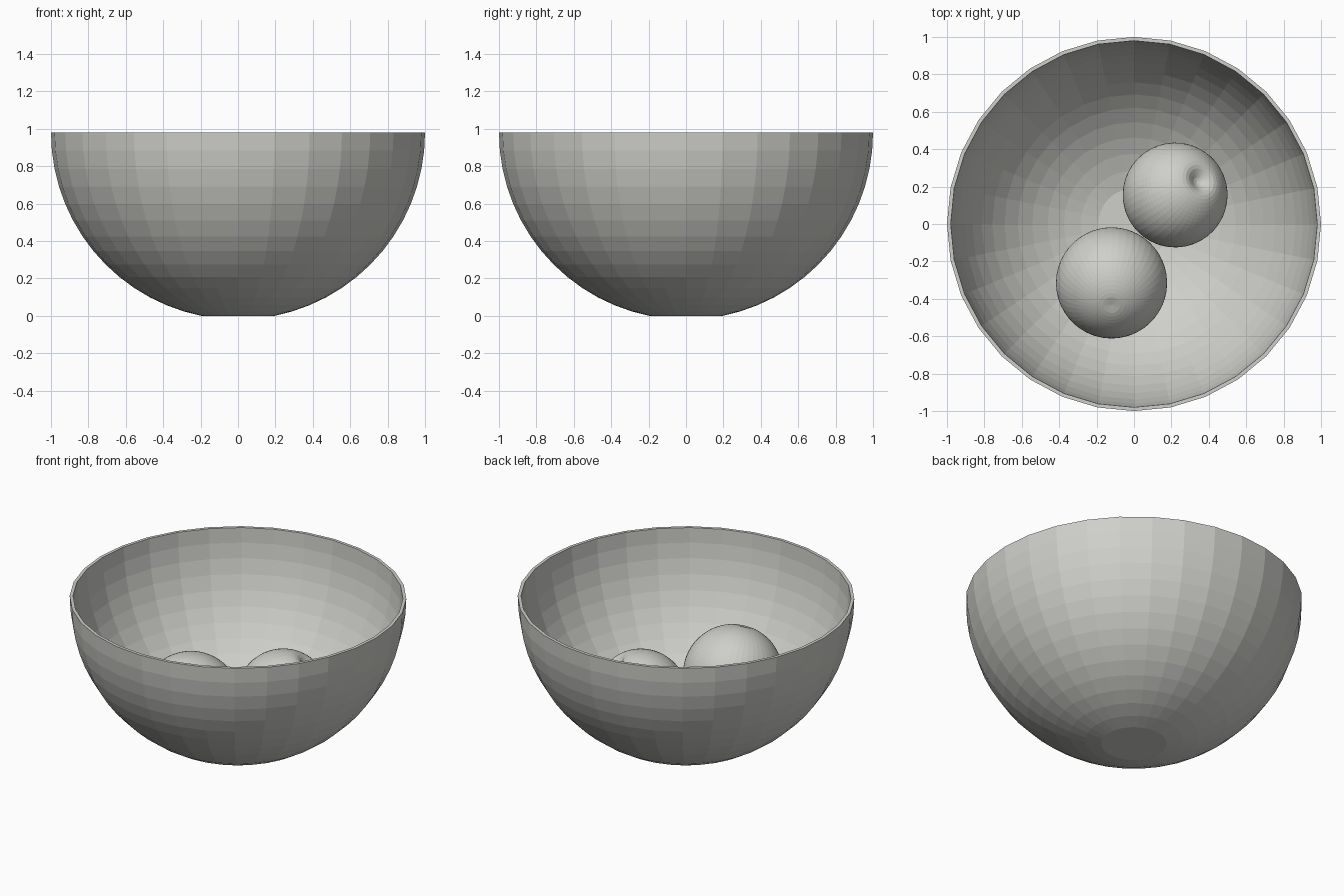
import bpy, bmesh, math
from mathutils import Vector

if "Cube" in bpy.data.objects:
    bpy.data.objects.remove(bpy.data.objects["Cube"])

grey = bpy.data.materials.new("warm_grey")
grey.diffuse_color = (0.62, 0.62, 0.59, 1)
grey.use_nodes = True
grey.node_tree.nodes["Principled BSDF"].inputs["Base Color"].default_value = grey.diffuse_color


def lathe(name, profile, segments):
    """Revolve (radius, height) points around z; radius 0 makes a pole."""
    bm = bmesh.new()
    rings = []
    for r, z in profile:
        if r < 1e-6:
            rings.append([bm.verts.new((0, 0, z))] * segments)
        else:
            rings.append([bm.verts.new((r * math.cos(math.tau * i / segments),
                                        r * math.sin(math.tau * i / segments), z))
                          for i in range(segments)])
    for a, b in zip(rings, rings[1:]):
        for i in range(segments):
            j = (i + 1) % segments
            corners = list(dict.fromkeys((a[i], a[j], b[j], b[i])))
            bm.faces.new(corners)
    bmesh.ops.recalc_face_normals(bm, faces=bm.faces)
    mesh = bpy.data.meshes.new(name)
    bm.to_mesh(mesh)
    bm.free()
    mesh.materials.append(grey)
    obj = bpy.data.objects.new(name, mesh)
    bpy.context.collection.objects.link(obj)
    return obj


# Bowl: half sphere with a flat foot, faceted, thin wall
step = math.pi / 32
top = math.cos(2 * step)
inner = 0.98
outside = [(math.sin(k * step), top - math.cos(k * step)) for k in range(2, 17)]
inside = [(inner * math.sin(k * step), top - inner * math.cos(k * step)) for k in range(16, 1, -1)]
lathe("bowl", [(0, 0)] + outside + inside + [(0, inside[-1][1])], 32)


# Fruits: spheres with a soft stem dimple, tilted and resting in the bowl
def fruit(name, centre, radius, axis, depth, width):
    rings = 40
    profile = []
    for k in range(rings + 1):
        t = math.pi * k / rings
        dent = depth * math.exp(-(t / width) ** 2)
        profile.append((radius * math.sin(t), radius * math.cos(t) - dent))
    obj = lathe(name, profile, 48)
    obj.location = centre
    obj.rotation_mode = 'QUATERNION'
    obj.rotation_quaternion = Vector((0, 0, 1)).rotation_difference(Vector(axis).normalized())
    return obj


fruit("dimpled_fruit", (0.22, 0.155, 0.336), 0.28, (0.14, 0.085, 0.22), 0.055, 0.22)
fruit("round_fruit", (-0.12, -0.315, 0.39), 0.297, (0, -0.12, 0.27), 0.008, 0.12)
